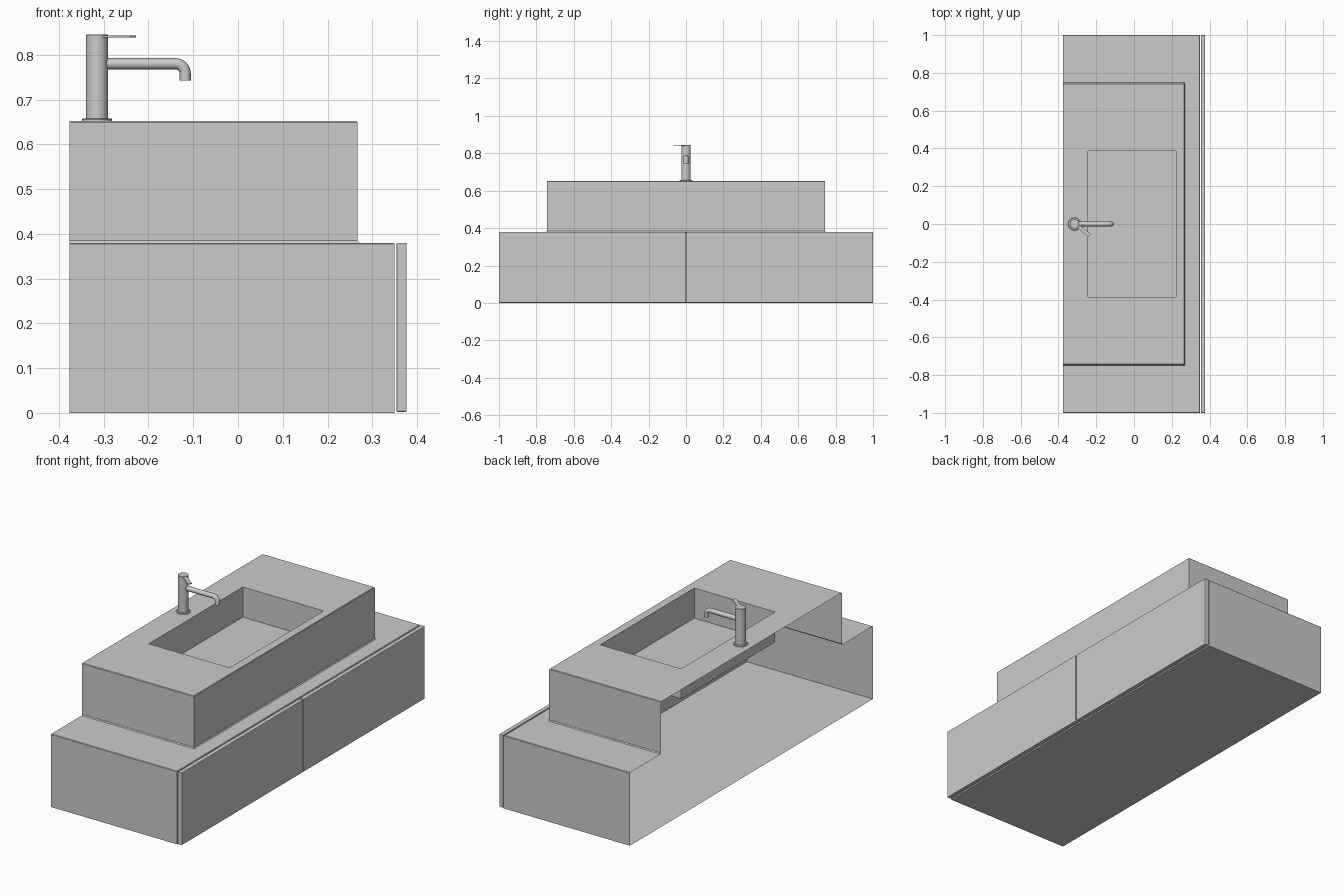
import bpy, bmesh, math
from mathutils import Matrix

cube = bpy.data.objects.get("Cube")
if cube:
    bpy.data.objects.remove(cube, do_unlink=True)

grey = bpy.data.materials.new("plain_grey")
grey.use_nodes = True
colour = (0.6, 0.6, 0.6, 1)
grey.diffuse_color = colour
grey.node_tree.nodes["Principled BSDF"].inputs["Base Color"].default_value = colour


def add_object(name, data):
    obj = bpy.data.objects.new(name, data)
    bpy.context.collection.objects.link(obj)
    data.materials.append(grey)
    return obj


def from_bmesh(name, bm):
    mesh = bpy.data.meshes.new(name)
    bm.to_mesh(mesh)
    bm.free()
    return add_object(name, mesh)


def smooth(obj):
    bpy.ops.object.select_all(action="DESELECT")
    obj.select_set(True)
    bpy.context.view_layer.objects.active = obj
    bpy.ops.object.shade_smooth_by_angle(angle=math.radians(35))


def box(name, size, centre, turn=0, bevel=0):
    bm = bmesh.new()
    bmesh.ops.create_cube(bm, size=1)
    bmesh.ops.scale(bm, vec=size, verts=bm.verts)
    if bevel:
        bmesh.ops.bevel(bm, geom=bm.edges[:], offset=bevel, segments=2,
                        profile=0.5, affect="EDGES")
    bm.transform(Matrix.Translation(centre) @ Matrix.Rotation(turn, 4, "Z"))
    return from_bmesh(name, bm)


# Cabinet and raised basin: one shell, open along the wall side
BACK = -0.377
bm = bmesh.new()


def ring(front, half, z, back=BACK):
    corners = [(back, -half), (front, -half), (front, half), (back, half)]
    return [bm.verts.new((x, y, z)) for x, y in corners]


def join(a, b, sides):
    for i in range(sides):
        j = (i + 1) % 4
        bm.faces.new((a[i], a[j], b[j], b[i]))


levels = [(0.350, 1.0, 0), (0.350, 1.0, 0.377), (0.347, 0.997, 0.38),
          (0.271, 0.748, 0.38), (0.267, 0.744, 0.385),
          (0.267, 0.744, 0.649), (0.264, 0.741, 0.652)]
rings = [ring(*level) for level in levels]
bm.faces.new(reversed(rings[0]))
for low, high in zip(rings, rings[1:]):
    join(low, high, 3)

# Sunken bowl
rim = ring(0.223, 0.387, 0.652, -0.243)
bowl = ring(0.223, 0.387, 0.495, -0.243)
join(rings[-1], rim, 4)
join(rim, bowl, 4)
bm.faces.new(bowl)
from_bmesh("cabinet_and_basin", bm)

# Pair of front panels with a narrow gap
for side, label in ((-1, "right"), (1, "left")):
    box("door_" + label, (0.023, 0.997, 0.378), (0.3655, side * 0.5015, 0.191),
        bevel=0.003)

# Tap body with a flared foot, turned from a profile
profile = [(0, 0.651), (0.034, 0.651), (0.034, 0.655), (0.031, 0.658),
           (0.025, 0.658), (0.025, 0.844), (0.024, 0.845), (0, 0.845)]
bm = bmesh.new()
verts = [bm.verts.new((r, 0, z)) for r, z in profile]
edges = [bm.edges.new(pair) for pair in zip(verts, verts[1:])]
bmesh.ops.spin(bm, geom=verts + edges, axis=(0, 0, 1), cent=(0, 0, 0),
               angle=math.tau, steps=32)
bmesh.ops.remove_doubles(bm, verts=bm.verts, dist=0.0001)
bmesh.ops.recalc_face_normals(bm, faces=bm.faces)
bm.transform(Matrix.Translation((-0.315, 0, 0)))
smooth(from_bmesh("tap_body", bm))

# Spout: a round pipe that bends down at the end
path = [(-0.31, 0.78)]
for step in range(9):
    a = math.pi / 2 * (1 - step / 8)
    path.append((-0.14 + 0.022 * math.cos(a), 0.758 + 0.022 * math.sin(a)))
path.append((-0.118, 0.743))
curve = bpy.data.curves.new("tap_spout", "CURVE")
curve.dimensions = "3D"
curve.bevel_depth = 0.0125
curve.bevel_resolution = 4
curve.use_fill_caps = True
spline = curve.splines.new("POLY")
spline.points.add(len(path) - 1)
for point, (x, z) in zip(spline.points, path):
    point.co = (x, 0, z, 1)
    point.radius = 1
add_object("tap_spout", curve)

# Thin lever turned to one side
box("tap_lever", (0.095, 0.02, 0.004), (-0.272, -0.031, 0.841),
    turn=math.radians(-38))
